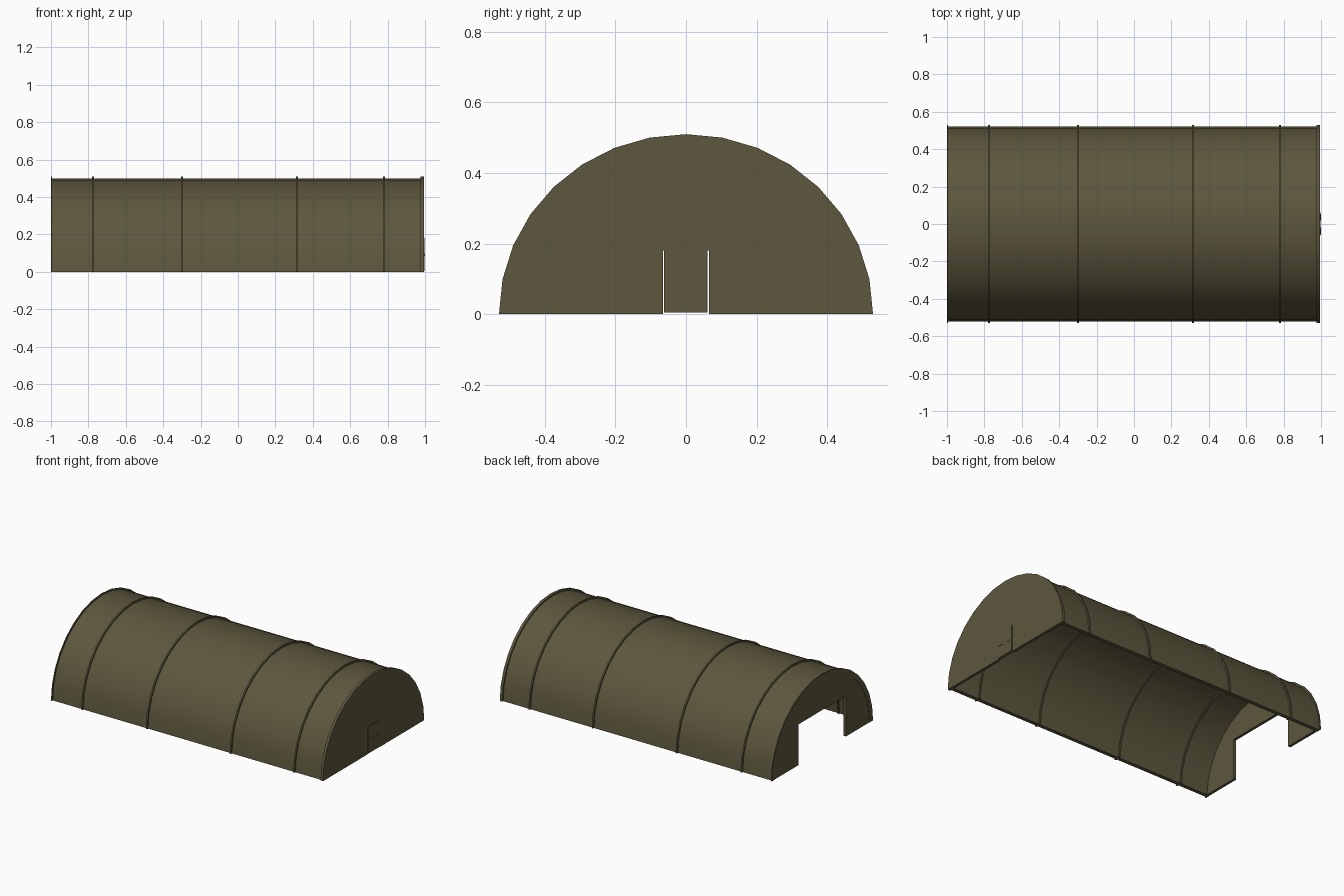
import bpy, bmesh, math

if "Cube" in bpy.data.objects:
    bpy.data.objects.remove(bpy.data.objects["Cube"])

RY, RZ, SEG = 0.53, 0.51, 16      # outer ellipse and number of sides

olive = bpy.data.materials.new("olive canvas")
olive.diffuse_color = (0.109, 0.095, 0.047, 1)
olive.use_nodes = True
olive.node_tree.nodes["Principled BSDF"].inputs["Base Color"].default_value = olive.diffuse_color


def arc(inset):
    """Half ellipse from +y over the top to -y."""
    return [((RY - inset) * math.cos(math.pi * i / SEG),
             (RZ - inset) * math.sin(math.pi * i / SEG)) for i in range(SEG + 1)]


def finish(name, bm):
    bmesh.ops.recalc_face_normals(bm, faces=bm.faces)
    me = bpy.data.meshes.new(name)
    bm.to_mesh(me)
    bm.free()
    me.materials.append(olive)
    ob = bpy.data.objects.new(name, me)
    bpy.context.collection.objects.link(ob)
    bpy.ops.object.select_all(action='DESELECT')
    ob.select_set(True)
    bpy.context.view_layer.objects.active = ob
    bpy.ops.object.shade_smooth_by_angle(angle=math.radians(30))
    return ob


def arch(name, x0, x1, outer, inner):
    """Hollow arched band between two insets."""
    bm = bmesh.new()
    rows = [[bm.verts.new((x, y, z)) for y, z in arc(r)]
            for x, r in ((x0, outer), (x1, outer), (x1, inner), (x0, inner))]
    for a, b in zip(rows, rows[1:] + rows[:1]):
        for i in range(SEG):
            bm.faces.new((a[i], a[i + 1], b[i + 1], b[i]))
    for i in (0, SEG):
        bm.faces.new([r[i] for r in rows])
    return finish(name, bm)


def prism(name, outline, x0, x1):
    """Extrude a y-z outline along x."""
    bm = bmesh.new()
    face = bm.faces.new([bm.verts.new((x0, y, z)) for y, z in outline])
    ext = bmesh.ops.extrude_face_region(bm, geom=[face])["geom"]
    verts = [v for v in ext if isinstance(v, bmesh.types.BMVert)]
    bmesh.ops.translate(bm, verts=verts, vec=(x1 - x0, 0, 0))
    bm.faces.new([v for v in bm.verts if v not in verts]) if not face.is_valid else None
    return finish(name, bm)


def end_wall(name, x0, x1, inset, w, h):
    """Arched wall with a rectangular doorway cut up from the ground."""
    return prism(name, arc(inset) + [(-w, 0), (-w, h), (w, h), (w, 0)], x0, x1)


def box(name, x0, x1, y0, y1, z0, z1):
    return prism(name, [(y0, z0), (y1, z0), (y1, z1), (y0, z1)], x0, x1)


# Arched roof shell
arch("roof_shell", -0.997, 0.985, 0.010, 0.035)

# Raised hoops, showing outside and inside
for n, x in enumerate((-0.775, -0.30, 0.315, 0.78)):
    arch(f"hoop_{n + 1}", x - 0.005, x + 0.005, 0.0, 0.043)
arch("rear_hoop", -1.0, -0.994, 0.0, 0.035)

# End walls: wide vehicle opening at the rear, small doorway at the front
end_wall("open_end_wall", -0.998, -0.980, 0.010, 0.25, 0.27)
end_wall("door_end_wall", 0.976, 0.994, 0.0, 0.065, 0.181)

# Door panel with a thin gap round it
box("door_panel", 0.980, 0.998, -0.0625, 0.0605, 0.005, 0.180)

# Pair of door handles
for y, side in ((-0.038, "left"), (0.036, "right")):
    box(f"{side}_door_handle", 0.997, 1.0, y - 0.018, y + 0.018, 0.084, 0.099)
